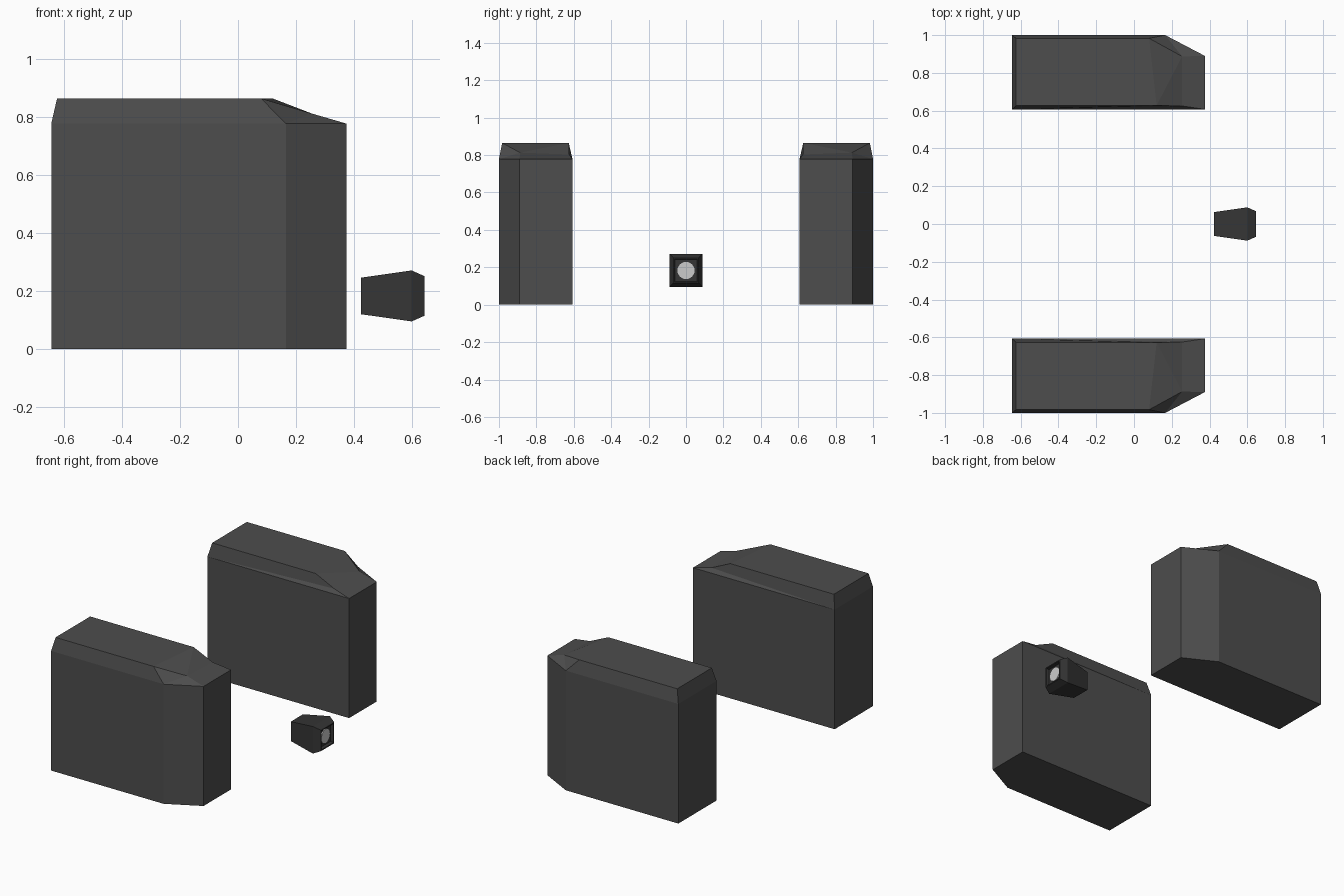
import bpy, bmesh
from math import pi

if "Cube" in bpy.data.objects:
    bpy.data.objects.remove(bpy.data.objects["Cube"])


def material(name, v):
    m = bpy.data.materials.new(name)
    m.diffuse_color = (v, v, v, 1)
    m.use_nodes = True
    m.node_tree.nodes["Principled BSDF"].inputs["Base Color"].default_value = m.diffuse_color
    return m


def finish(name, bm, mat):
    bmesh.ops.recalc_face_normals(bm, faces=bm.faces[:])
    me = bpy.data.meshes.new(name)
    bm.to_mesh(me)
    bm.free()
    ob = bpy.data.objects.new(name, me)
    bpy.context.collection.objects.link(ob)
    me.materials.append(mat)
    return ob


def bridge(bm, a, b):
    n = len(a)
    for i in range(n):
        bm.faces.new((a[i], a[(i + 1) % n], b[(i + 1) % n], b[i]))


pod_grey = material("pod_grey", 0.075)
black = material("housing_black", 0.035)
glass = material("lens_grey", 0.6)

# Side pods: clipped footprint, upright walls, bevelled top
plan = [(-.645, .607), (.375, .607), (.375, .89), (.165, 1.0), (-.645, 1.0)]
bm = bmesh.new()
low = [bm.verts.new((x, y, 0)) for x, y in plan]
wall = [bm.verts.new((x, y, .778)) for x, y in plan]
bm.faces.new(low)
bridge(bm, low, wall)
top = [(-.625, .627, .865), (.12, .627, .865), (.08, .983, .865), (-.625, .983, .865)]
t0, t1, t2, t3 = [bm.verts.new(p) for p in top]
# Shallow dip in the front slope
d0 = bm.verts.new((.255, .625, .803))
d1 = bm.verts.new((.255, .887, .813))
w0, w1, w2, w3, w4 = wall
for f in [(t0, t1, t2, t3), (w0, t0, t3, w4), (w3, w4, t3, t2),
          (w0, w1, d0), (w0, d0, t1, t0), (t1, d0, d1), (t1, d1, t2),
          (d0, w1, w2, d1), (t2, d1, w3), (d1, w2, w3)]:
    bm.faces.new(f)
pods = finish("side_pods", bm, pod_grey)
mir = pods.modifiers.new("mirror", 'MIRROR')
mir.use_axis = (False, True, False)

# Lamp housing: square sections along x, ending in a recessed front
ZC = .183
bm = bmesh.new()
rings = []
for x, h in [(.424, .063), (.60, .088), (.645, .068), (.645, .061), (.625, .058)]:
    rings.append([bm.verts.new((x, sy * h, ZC + sz * h))
                  for sy, sz in [(-1, -1), (1, -1), (1, 1), (-1, 1)]])
for a, b in zip(rings, rings[1:]):
    bridge(bm, a, b)
bm.faces.new(rings[0])
bm.faces.new(rings[-1])
finish("lamp_housing", bm, black)

# Round lens
bpy.ops.mesh.primitive_cylinder_add(vertices=24, radius=.046, depth=.012,
                                    location=(.626, 0, ZC), rotation=(0, pi / 2, 0))
lens = bpy.context.object
lens.name = "lens"
lens.data.materials.append(glass)
